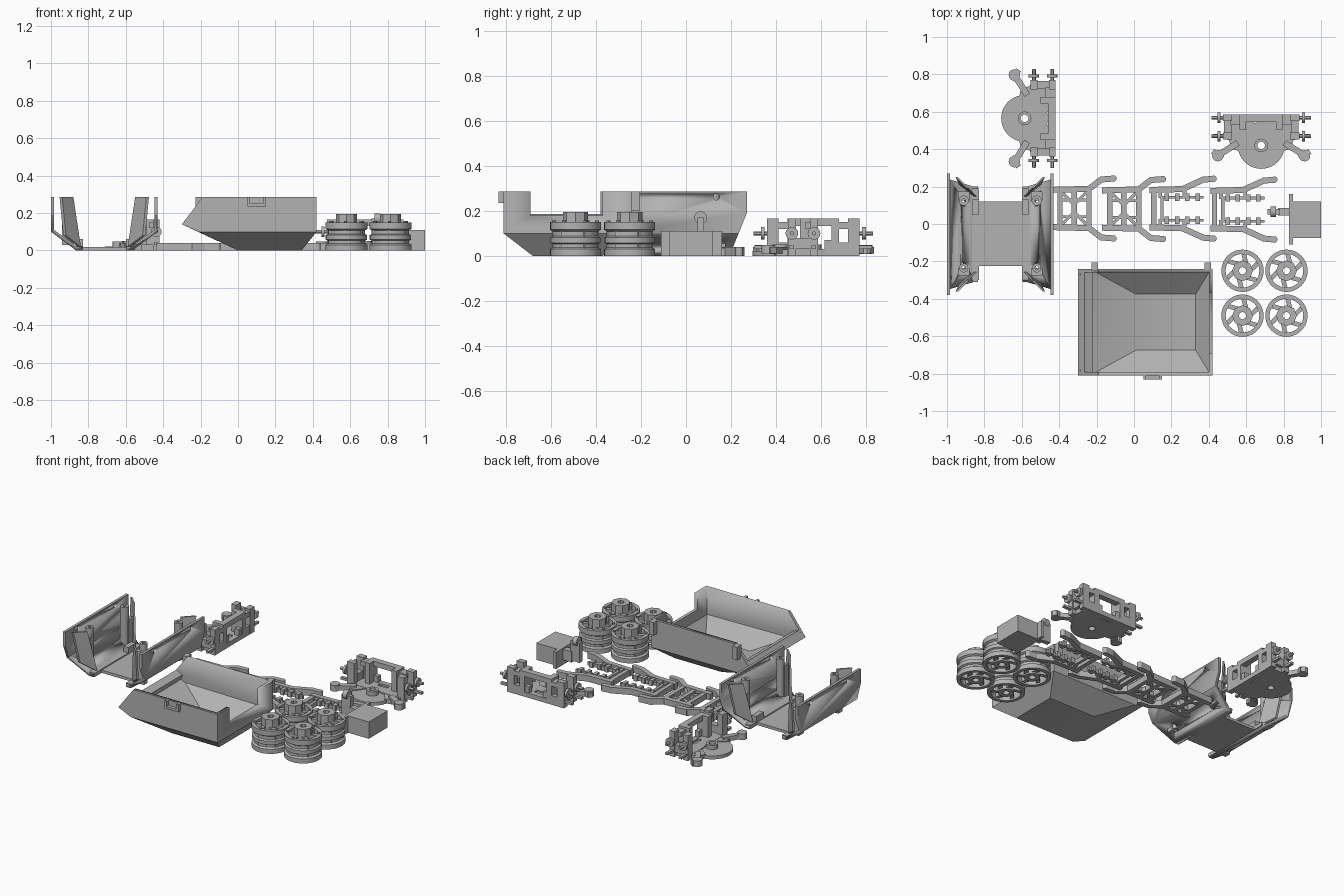
import bpy, bmesh, math
from mathutils import Vector, Matrix

if "Cube" in bpy.data.objects:
    bpy.data.objects.remove(bpy.data.objects["Cube"])

GREY = (0.45, 0.45, 0.45, 1)
mat = bpy.data.materials.new("plain grey")
mat.use_nodes = True
mat.diffuse_color = GREY
mat.node_tree.nodes["Principled BSDF"].inputs["Base Color"].default_value = GREY


def hull(bm, pts):
    vs = [bm.verts.new(p) for p in pts]
    bmesh.ops.convex_hull(bm, input=vs)


def box(bm, x0, x1, y0, y1, z0, z1):
    hull(bm, [(x, y, z) for x in (x0, x1) for y in (y0, y1) for z in (z0, z1)])


def prism_y(bm, outline, y0, y1):
    """Extrude a closed x-z outline along y."""
    f = bm.faces.new([bm.verts.new((x, y0, z)) for x, z in outline])
    r = bmesh.ops.extrude_face_region(bm, geom=[f])
    vs = [v for v in r["geom"] if isinstance(v, bmesh.types.BMVert)]
    bmesh.ops.translate(bm, verts=vs, vec=(0, y1 - y0, 0))


def bar(bm, path, w, z0, z1):
    """Flat bar following x-y points."""
    for a, b in zip(path, path[1:]):
        a, b = Vector(a), Vector(b)
        d = (b - a).normalized()
        n = Vector((-d.y, d.x)) * w / 2
        a, b = a - d * w * 0.2, b + d * w * 0.2
        hull(bm, [(p.x, p.y, z) for p in (a + n, a - n, b + n, b - n) for z in (z0, z1)])


def cyl(bm, c, r, h, axis="Z", seg=24):
    rot = {"X": Matrix.Rotation(math.pi / 2, 4, "Y"),
           "Y": Matrix.Rotation(math.pi / 2, 4, "X"), "Z": Matrix()}[axis]
    bmesh.ops.create_cone(bm, cap_ends=True, segments=seg, radius1=r, radius2=r,
                          depth=h, matrix=Matrix.Translation(c) @ rot)


def lathe(bm, c, prof, seg=40):
    """Closed r-z profile revolved about a vertical axis."""
    rings = []
    for i in range(seg):
        a = i * math.tau / seg
        rings.append([bm.verts.new((c[0] + r * math.cos(a), c[1] + r * math.sin(a), z)) for r, z in prof])
    for i in range(seg):
        a, b = rings[i], rings[(i + 1) % seg]
        for j in range(len(prof)):
            k = (j + 1) % len(prof)
            bm.faces.new((a[j], b[j], b[k], a[k]))


def finish(bm, name, loc=(0, 0, 0), turn=0):
    bmesh.ops.recalc_face_normals(bm, faces=bm.faces[:])
    bmesh.ops.dissolve_limit(bm, angle_limit=0.01, verts=bm.verts[:], edges=bm.edges[:])
    me = bpy.data.meshes.new(name)
    bm.to_mesh(me)
    bm.free()
    me.materials.append(mat)
    me.polygons.foreach_set("use_smooth", [True] * len(me.polygons))
    me.set_sharp_from_angle(angle=math.radians(30))
    ob = bpy.data.objects.new(name, me)
    ob.location, ob.rotation_euler.z = loc, turn
    bpy.context.collection.objects.link(ob)
    return ob


def cut(ob, bm):
    tool = finish(bm, ob.name + "_cutter")
    tool.hide_render = True
    m = ob.modifiers.new("cut", "BOOLEAN")
    m.operation, m.object, m.solver = "DIFFERENCE", tool, "EXACT"
    dg = bpy.context.evaluated_depsgraph_get()
    me = bpy.data.meshes.new_from_object(ob.evaluated_get(dg))
    ob.modifiers.clear()
    ob.data = me
    bpy.data.objects.remove(tool)


# Cradle: two cranked side walls on a floor plate
CX, CY = -0.715, -0.055
for s, side in ((-1, "right"), (1, "left")):
    bm = bmesh.new()
    prism_y(bm, [(CX + s * x, z) for x, z in ((.285, .285), (.285, .1), (.15, 0), (.12, 0),
                 (.12, .02), (.145, .02), (.268, .11), (.268, .285))], CY - .325, CY + .325)
    wall = finish(bm, "cradle_wall_" + side)
    bm = bmesh.new()
    for e in (-1, 1):
        hull(bm, [(CX + s * x, CY + e * y, z) for x in (.05, .35)
                  for y, z in ((.325, .19), (.24, -.02), (.4, -.02), (.4, .19))])
        cyl(bm, (CX + s * .27, CY + e * .19, .262), .014, .1, "X", 16)
        cyl(bm, (CX + s * .2, CY + e * .17, .05), .02, .14, "X", 16)
    cut(wall, bm)

    bm = bmesh.new()
    for e in (-1, 1):
        # slanted end flange, then an inner post
        hull(bm, [(CX + s * (x + t), CY + e * y, z) for t in (0, .014) for x, y, z in
                  ((.225, .305, .285), (.165, .245, .285), (.205, .265, .08), (.125, .2, .02))])
        x, y = CX + s * .195, CY + e * .18
        if e > 0:
            lathe(bm, (x, y), [(.01, .04), (.027, .04), (.027, .285), (.01, .285)], 20)
            box(bm, x - .03, x + .03, y, y + .05, .04, .2)
        else:
            box(bm, x - .03, x + .03, y - .04, y, .03, .24)
            lathe(bm, (x, y), [(.01, .04), (.024, .04), (.024, .285), (.01, .285)], 20)
    xa, xb = sorted((CX + s * .115, CX + s * .15))
    box(bm, xa, xb, -.3, .19, 0, .025)
    box(bm, xa, xb, .05, .13, .02, .06)
    finish(bm, "cradle_posts_" + side)
bm = bmesh.new()
box(bm, CX - .135, CX + .135, -.225, .12, 0, .018)
finish(bm, "cradle_floor")

# Link frames
for i, (x0, yc) in enumerate(((-.43, .083), (-.165, .08), (.09, .082), (.415, .077))):
    bm = bmesh.new()
    plain = i > 1
    for s in (-1, 1):
        p = [(0, .1), (.19, .105), (.255, .155), (.32, .16)]
        if plain:
            p = [(0, .1), (.17, .105), (.28, .155), (.335, .16)]
        bar(bm, [(x0 + x, yc + s * y) for x, y in p], .032, 0, .04)
        cyl(bm, (x0 + p[-1][0], yc + s * .16, .02), .017, .04)
        if plain:
            bar(bm, [(x0 + .06, yc + s * .062), (x0 + .28, yc + s * .062)], .014, .008, .03)
            for k in range(4):
                x = x0 + .085 + k * .055
                box(bm, x - .012, x + .012, yc + s * .062 - .02, yc + s * .062 + .02, .005, .04)
            bar(bm, [(x0 + .05, yc + s * .06), (x0 + .05, yc + s * .1)], .02, 0, .035)
            bar(bm, [(x0 + .18, yc + s * .06), (x0 + .18, yc + s * .1)], .02, 0, .035)
        else:
            bar(bm, [(x0 + .04, yc + s * .09), (x0 + .11, yc + s * .02)], .016, 0, .03)
            bar(bm, [(x0 + .18, yc + s * .09), (x0 + .11, yc + s * .02)], .016, 0, .03)
            bar(bm, [(x0 + .04, yc + s * .045), (x0 + .18, yc + s * .045)], .014, 0, .03)
    for x in ((.015,) if plain else (.035, .11, .19)):
        bar(bm, [(x0 + x, yc - .1), (x0 + x, yc + .1)], .028, 0, .038)
    if plain:
        bar(bm, [(x0 + .06, yc - .062), (x0 + .06, yc + .062)], .018, 0, .03)
    finish(bm, "link_frame_%d" % (i + 1))

# Box with mounting lug
bm = bmesh.new()
box(bm, .83, .85, -.11, .16, 0, .11)
box(bm, .84, 1, -.075, .12, 0, .11)
box(bm, .77, .84, .045, .085, .03, .1)
box(bm, .715, .78, .05, .08, .04, .17)
cyl(bm, (.745, .065, .17), .028, .03, "X")
finish(bm, "counter_box")

# Grooved wheels with spokes and hub
for i, (x, y) in enumerate((x, y) for x in (.58, .815) for y in (-.25, -.49)):
    bm = bmesh.new()
    lathe(bm, (x, y), [(.09, 0), (.113, 0), (.113, .03), (.1, .038), (.1, .052), (.111, .058),
                       (.111, .082), (.1, .088), (.1, .108), (.113, .116), (.113, .15), (.09, .15)])
    lathe(bm, (x, y), [(.02, 0), (.048, 0), (.048, .15), (.02, .15)])
    lathe(bm, (x, y), [(.02, .14), (.056, .14), (.056, .195), (.02, .195)], 8)
    for k in range(6):
        a, b = k * math.tau / 6, (k + .45) * math.tau / 6
        bar(bm, [(x + .04 * math.cos(a), y + .04 * math.sin(a)),
                 (x + .096 * math.cos(b), y + .096 * math.sin(b))], .024, .01, .145)
        cyl(bm, (x + .095 * math.cos(b), y + .095 * math.sin(b), .15), .009, .014, seg=8)
    finish(bm, "wheel_%d" % (i + 1))

# Dump bucket: tapered hull, hollowed, open at the -x end
bm = bmesh.new()
YC = -.525
hull(bm, [(x, YC + s * y, z) for s in (-1, 1) for x, y, z in
          ((-.19, .285, .285), (-.3, .285, .14), (-.21, .285, .1), (.42, .285, .285),
           (.42, .285, .1), (0, .155, 0), (.34, .155, 0))])
bucket = finish(bm, "bucket")
bm = bmesh.new()
hull(bm, [(x, YC + s * y, z) for s in (-1, 1) for x, y, z in
          ((-.4, .265, .32), (-.4, .265, .207), (-.2, .265, .118), (.4, .265, .32),
           (.4, .265, .11), (.01, .15, .018), (.33, .15, .018))])
cut(bucket, bm)
bm = bmesh.new()
box(bm, .3, .5, YC - .165, YC + .155, .18, .4)
cut(bucket, bm)
bm = bmesh.new()
hull(bm, [(x, YC + s * .275, z) for s in (-1, 1) for x, z in
          ((-.3, .14), (-.235, .12), (-.265, .185), (-.22, .165))])
for x in (-.21, .395):
    box(bm, x - .017, x + .017, -.25, -.205, .2, .285)
for a, b, c, d in ((.05, .065, .235, .285), (.135, .15, .235, .285), (.05, .15, .235, .25)):
    box(bm, a, b, -.832, -.8, c, d)
finish(bm, "bucket_lip_and_catches")

# Pivot trucks: turntable disc, portal frame, axle lugs and outriggers
for i, (loc, turn) in enumerate((((-.585, .565, 0), -math.pi / 2), ((.68, .42, 0), 0))):
    bm = bmesh.new()
    lathe(bm, (0, 0), [(.02, 0), (.125, 0), (.125, .022), (.036, .022), (.036, .05), (.02, .05)])
    box(bm, -.17, .17, .035, .1, 0, .03)
    box(bm, -.17, .17, .13, .165, 0, .03)
    box(bm, -.1, .1, .125, .165, .132, .165)
    for s in (-1, 1):
        def side(x0, x1, *r):
            box(bm, *sorted((s * x0, s * x1)), *r)
        side(.035, .18, .03, .165, 0, .03)
        side(.08, .115, .085, .165, 0, .165)
        side(.115, .165, .135, .165, .03, .06)
        side(.115, .165, .11, .165, .12, .15)
        side(.05, .085, .13, .16, .03, .07)
        hull(bm, [(s * x, y, z) for z in (0, .028) for x, y in
                  ((.06, .04), (.175, .04), (.16, -.02), (.11, -.03))])
        for y in (.05, .148):
            side(.155, .205, y - .018, y + .018, 0, .165)
            cyl(bm, (s * .225, y, .1), .028, .016, "X")
            cyl(bm, (s * .235, y, .1), .009, .06, "X", 12)
            side(.2, .26, y - .01, y + .01, .03, .045)
        side(.16, .2, .05, .148, .03, .08)
        bar(bm, [(s * .13, .01), (s * .235, -.055)], .034, .01, .04)
        bar(bm, [(s * .21, -.065), (s * .255, -.035)], .03, .01, .04)
        cyl(bm, (s * .232, -.055, .028), .03, .04)
    finish(bm, "pivot_truck_%d" % (i + 1), loc, turn)
